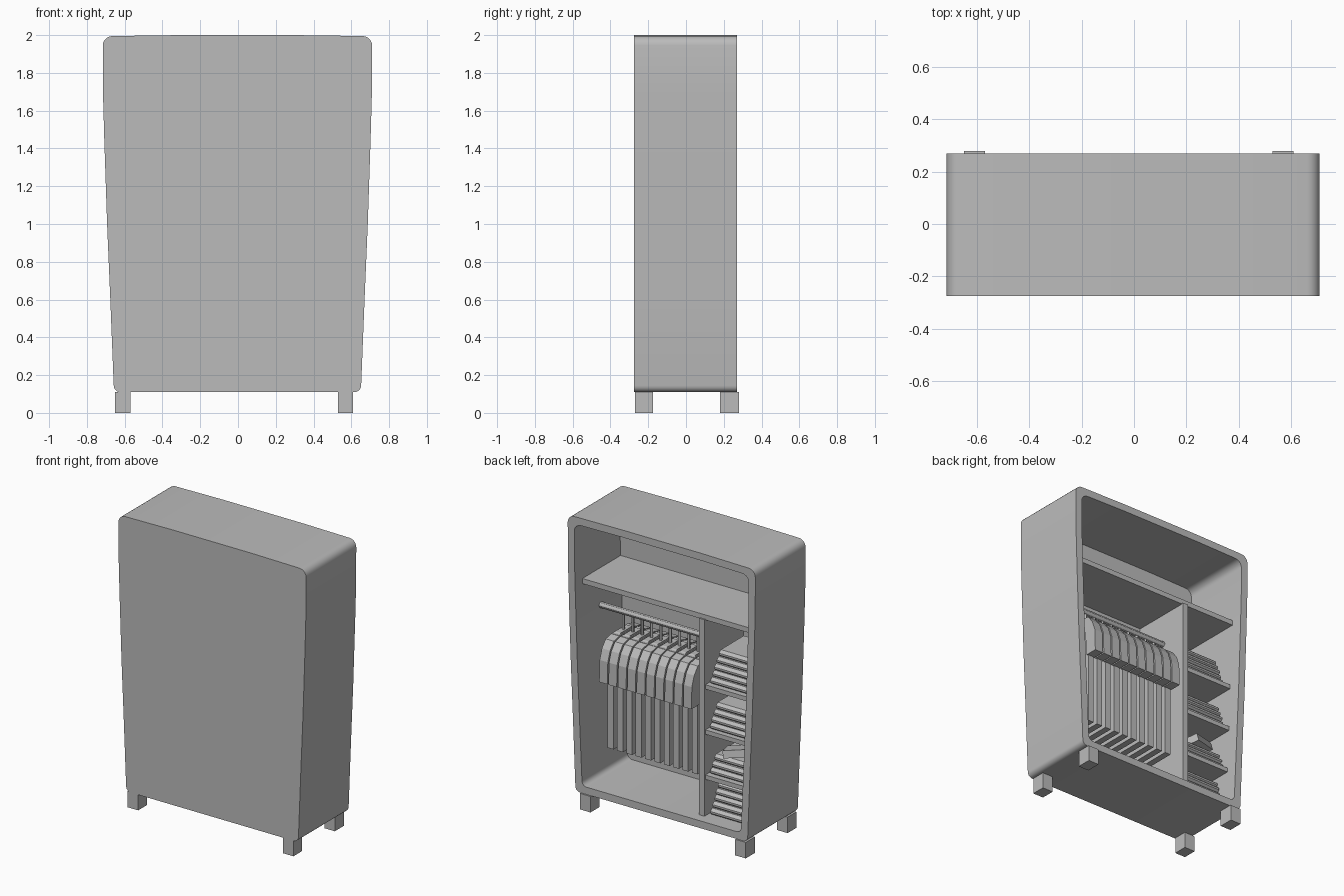
import bpy, bmesh, math, random
from mathutils import Matrix

random.seed(4)
cube = bpy.data.objects.get("Cube")
if cube:
    bpy.data.objects.remove(cube, do_unlink=True)

grey = bpy.data.materials.new("plain_grey")
grey.use_nodes = True
COLOR = (0.5, 0.5, 0.5, 1)
grey.diffuse_color = COLOR
grey.node_tree.nodes["Principled BSDF"].inputs["Base Color"].default_value = COLOR


def finish(name, bm, smooth=False):
    bmesh.ops.recalc_face_normals(bm, faces=bm.faces)
    mesh = bpy.data.meshes.new(name)
    bm.to_mesh(mesh)
    bm.free()
    mesh.materials.append(grey)
    ob = bpy.data.objects.new(name, mesh)
    bpy.context.collection.objects.link(ob)
    if smooth:
        bpy.ops.object.select_all(action="DESELECT")
        bpy.context.view_layer.objects.active = ob
        ob.select_set(True)
        bpy.ops.object.shade_smooth_by_angle(angle=math.radians(30))
    return ob


def box(name, x, y, z):
    """Box between pairs of limits."""
    bm = bmesh.new()
    size = [b - a for a, b in (x, y, z)]
    mid = [(a + b) / 2 for a, b in (x, y, z)]
    bmesh.ops.create_cube(bm, size=1, matrix=Matrix.Translation(mid) @ Matrix.Diagonal((*size, 1)))
    return finish(name, bm)


def rod(name, radius, length, matrix):
    bm = bmesh.new()
    bmesh.ops.create_cone(bm, cap_ends=True, segments=12, radius1=radius, radius2=radius,
                          depth=length, matrix=matrix)
    return finish(name, bm, True)


def prism(bm, profile, x0, x1):
    """Extrude a (y, z) outline along x."""
    a = [bm.verts.new((x0, y, z)) for y, z in profile]
    b = [bm.verts.new((x1, y, z)) for y, z in profile]
    bm.faces.new(a)
    bm.faces.new(b[::-1])
    for i in range(len(a)):
        j = (i + 1) % len(a)
        bm.faces.new((a[i], b[i], b[j], a[j]))


def outline(inset):
    """Rounded, upward flaring cabinet outline in x and z."""
    r_low, r_top = 0.035, 0.05
    half = [(r_low + .62 - inset + r_low * (math.sin(t) - 1), .11 + inset + r_low * (1 - math.cos(t)))
            for t in [math.pi / 2 * i / 5 for i in range(6)]]
    half += [(w - inset, z) for w, z in ((.673, .6), (.69, 1), (.705, 1.45), (.712, 1.7))]
    half += [(.713 - inset - r_top * (1 - math.cos(t)), 1.995 - inset - r_top * (1 - math.sin(t)))
             for t in [math.pi / 2 * i / 5 for i in range(6)]]
    half.append((.3, 2 - inset))
    return half + [(-x, z) for x, z in reversed(half)]


# Cabinet shell: closed front panel, open at the rear
bm = bmesh.new()
rings = [[bm.verts.new((x - .003, y, z)) for x, z in outline(inset)]
         for inset, y in ((0, -.275), (0, .27), (.05, .27), (.05, -.225))]
bm.faces.new(rings[0])
bm.faces.new(rings[3])
for a, b in zip(rings, rings[1:]):
    for i in range(len(a)):
        j = (i + 1) % len(a)
        bm.faces.new((a[i], a[j], b[j], b[i]))
finish("cabinet_shell", bm, True)

# Feet
for side, x in (("right", (-.65, -.57)), ("left", (.53, .61))):
    for end, y in (("front", (-.27, -.175)), ("rear", (.18, .28))):
        box(f"{end}_{side}_foot", x, y, (0, .11))

# Shelves and divider
box("upper_shelf", (-.662, .656), (-.23, .19), (1.505, 1.54))
box("divider", (-.28, -.24), (-.23, .2), (.15, 1.51))
SHELVES = (1.06, .75, .44)
for z in SHELVES:
    box("side_shelf", (-.64, -.27), (-.23, .19), (z - .03, z))

# Clothes rail
rod("clothes_rail", .02, .9, Matrix.Translation((.2, 0, 1.29)) @ Matrix.Rotation(math.pi / 2, 4, "Y"))

# Hanging shirts with hooks
body = [(.06, 1.17), (.14, 1.13), (.14, .4)]
sleeve = [(.08, 1.165), (.15, 1.15), (.19, 1.1), (.215, 1.03), (.22, .88), (.135, .88), (.12, 1.05)]
for i in range(10):
    x = .475 - i * .071
    bm = bmesh.new()
    prism(bm, body + [(-y, z) for y, z in reversed(body)], x - .022, x + .022)
    for s in (1, -1):
        prism(bm, [(s * y, z) for y, z in sleeve], x - .031, x + .031)
    prism(bm, [(-.1, 1.1), (.1, 1.1), (.09, 1.165), (-.09, 1.165)], x - .029, x + .029)
    finish("hanging_shirt", bm)
    rod("hanger_hook", .01, .14, Matrix.Translation((x, 0, 1.22)))

# Folded clothes: each piece is a slab with a rounded fold at the rear
for base, count in ((1.06, 5), (.75, 4), (.44, 3), (.16, 5)):
    z = base
    for k in range(count):
        h = .042
        y = .17 - .016 * k + random.uniform(-.008, .008)
        bm = bmesh.new()
        prism(bm, [(-.17, z), (y - .015, z), (y, z + h * .3), (y, z + h * .6), (y - .02, z + h), (-.17, z + h)],
              -.6, -.3 - .005 * k)
        finish("folded_garment", bm)
        z += h
    if count == 3:
        # Crumpled piece on the untidy pile
        loose = box("loose_garment", (-.1, .1), (-.07, .07), (-.025, .025))
        loose.location = (-.46, .06, z + .035)
        loose.rotation_euler = (.2, .15, .4)
